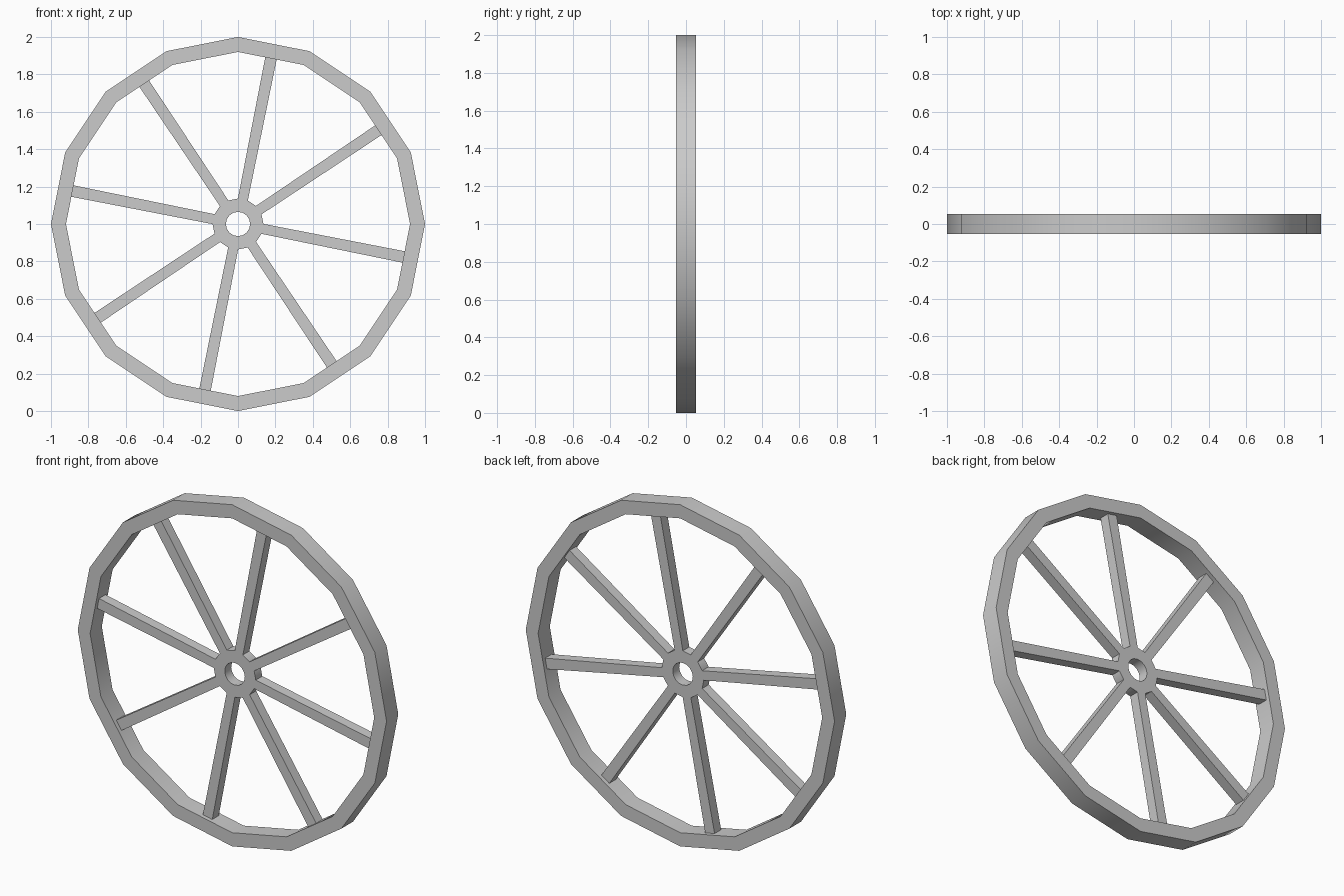
import bpy
import bmesh
import math
from mathutils import Matrix

if "Cube" in bpy.data.objects:
    bpy.data.objects.remove(bpy.data.objects["Cube"], do_unlink=True)

SIDES = 16
CENTRE = Matrix.Translation((0, 0, 1))

grey = bpy.data.materials.new("plain_grey")
grey.use_nodes = True
colour = (0.6, 0.6, 0.6, 1)
grey.diffuse_color = colour
grey.node_tree.nodes["Principled BSDF"].inputs["Base Color"].default_value = colour


def finish(name, bm):
    bmesh.ops.recalc_face_normals(bm, faces=bm.faces)
    mesh = bpy.data.meshes.new(name)
    bm.to_mesh(mesh)
    bm.free()
    mesh.materials.append(grey)
    obj = bpy.data.objects.new(name, mesh)
    bpy.context.collection.objects.link(obj)
    bpy.ops.object.select_all(action="DESELECT")
    obj.select_set(True)
    bpy.context.view_layer.objects.active = obj
    bpy.ops.object.shade_smooth_by_angle(angle=math.radians(30))
    return obj


def ring(name, inner, outer, half_depth):
    """Square-section ring spun around the axle."""
    bm = bmesh.new()
    section = [bm.verts.new((r, y, 1)) for r, y in (
        (inner, -half_depth), (outer, -half_depth),
        (outer, half_depth), (inner, half_depth))]
    edges = [bm.edges.new((section[i], section[i - 1])) for i in range(4)]
    bmesh.ops.spin(bm, geom=section + edges, cent=(0, 0, 1), axis=(0, 1, 0),
                   angle=math.tau, steps=SIDES, use_duplicate=False)
    bmesh.ops.remove_doubles(bm, verts=bm.verts, dist=0.0005)
    return finish(name, bm)


def spoke(name, angle, start, end):
    """Bar that widens slightly from the hub to the rim."""
    bm = bmesh.new()
    bmesh.ops.create_cube(bm, size=1)
    for v in bm.verts:
        outer = v.co.x > 0
        v.co.x = end if outer else start
        v.co.y *= 0.06
        v.co.z *= 0.062 if outer else 0.054
    bm.transform(CENTRE @ Matrix.Rotation(-angle, 4, "Y"))
    return finish(name, bm)


# Rim and hub
ring("rim", 0.92, 1.0, 0.054)
ring("hub", 0.065, 0.136, 0.03)

# Eight spokes, each on the middle of a flat side
flat = math.cos(math.pi / SIDES)
for i in range(8):
    spoke(f"spoke_{i + 1}", math.radians(33.75 + 45 * i), 0.136 * flat, 0.92 * flat)
